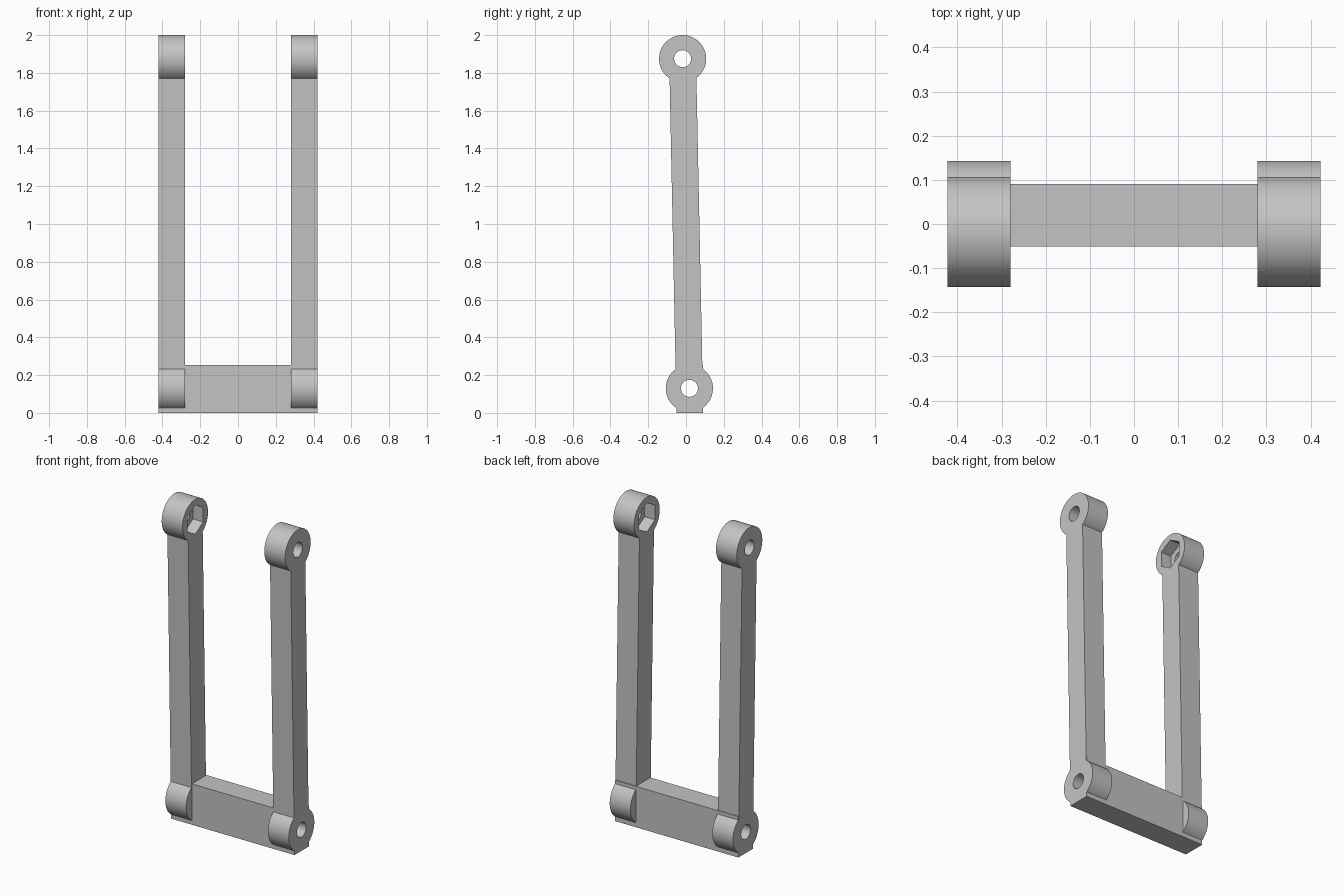
import bpy, bmesh
from math import sin, cos, pi, asin, atan2, radians
from mathutils import Vector

if "Cube" in bpy.data.objects:
    bpy.data.objects.remove(bpy.data.objects["Cube"], do_unlink=True)

INNER, OUTER = 0.28, 0.422          # x range of each arm
HALF = 0.071                        # half thickness of arm and base
HUB_R, HOLE_R, NUT_R, NUT_DEPTH = 0.125, 0.045, 0.09, 0.07
LOW, HIGH = Vector((0.018, 0.13)), Vector((-0.018, 1.875))   # hub centres (y, z)
BASE_Y, BASE_TOP = 0.02, 0.253

grey = bpy.data.materials.new("Light grey")
grey.use_nodes = True
colour = (0.55, 0.55, 0.55, 1)
grey.diffuse_color = colour
grey.node_tree.nodes["Principled BSDF"].inputs["Base Color"].default_value = colour


def extrude_profile(name, points, x0, x1):
    """Extrude a closed (y, z) outline along x."""
    bm = bmesh.new()
    face = bm.faces.new([bm.verts.new((x0, p[0], p[1])) for p in points])
    moved = bmesh.ops.extrude_face_region(bm, geom=[face])["geom"]
    bmesh.ops.translate(bm, vec=(x1 - x0, 0, 0),
                        verts=[v for v in moved if isinstance(v, bmesh.types.BMVert)])
    bmesh.ops.recalc_face_normals(bm, faces=bm.faces)
    mesh = bpy.data.meshes.new(name)
    bm.to_mesh(mesh)
    bm.free()
    mesh.materials.append(grey)
    obj = bpy.data.objects.new(name, mesh)
    bpy.context.collection.objects.link(obj)
    return obj


def arc(centre, radius, start, end, steps):
    return [centre + radius * Vector((cos(a), sin(a)))
            for a in (start + (end - start) * i / steps for i in range(steps + 1))]


def ring(centre, radius, sides):
    return arc(centre, radius, pi / 2, pi / 2 + 2 * pi, sides)[:-1]


def cut(obj, points, x0, x1):
    """Subtract an extruded outline from a part."""
    cutter = extrude_profile("cutter", points, x0, x1)
    cutter.hide_render = True
    mod = obj.modifiers.new("Cut", "BOOLEAN")
    mod.operation, mod.solver, mod.object = "DIFFERENCE", "EXACT", cutter
    bpy.context.view_layer.objects.active = obj
    bpy.ops.object.modifier_apply(modifier=mod.name)
    bpy.data.objects.remove(cutter, do_unlink=True)


# Arm outline: round hub at each end, leaning shank, square foot
lean = atan2(HIGH.y - LOW.y, HIGH.x - LOW.x)
neck = asin(HALF / HUB_R)
foot_right = -pi / 2 + asin((BASE_Y + HALF - LOW.x) / HUB_R)
foot_left = 1.5 * pi - asin((LOW.x - BASE_Y + HALF) / HUB_R)
outline = (arc(HIGH, HUB_R, lean - pi + neck, lean + pi - neck, 56)
           + arc(LOW, HUB_R, lean + neck, foot_left, 20)
           + [Vector((BASE_Y - HALF, 0)), Vector((BASE_Y + HALF, 0))]
           + arc(LOW, HUB_R, foot_right, lean - neck, 20))

# Two arms with bolt holes and a hexagonal nut pocket on the inside
parts = []
for name, side in (("left_arm", 1), ("right_arm", -1)):
    arm = extrude_profile(name, outline, side * INNER, side * OUTER)
    for centre in (LOW, HIGH):
        cut(arm, ring(centre, HOLE_R, 40), side * 0.2, side * 0.5)
    cut(arm, ring(HIGH, NUT_R, 6), side * 0.2, side * (INNER + NUT_DEPTH))
    parts.append(arm)

# Base bar joining the arms, bored along its length
y0, y1 = BASE_Y - HALF, BASE_Y + HALF
end = OUTER - 0.001
base = extrude_profile("base_bar", [(y0, 0), (y1, 0), (y1, BASE_TOP), (y0, BASE_TOP)], -end, end)
cut(base, ring(LOW, HOLE_R, 40), -0.5, 0.5)
parts.append(base)

# Smooth the round surfaces, keep edges sharp
bpy.ops.object.select_all(action="DESELECT")
for part in parts:
    part.select_set(True)
bpy.context.view_layer.objects.active = base
bpy.ops.object.shade_smooth_by_angle(angle=radians(30))
